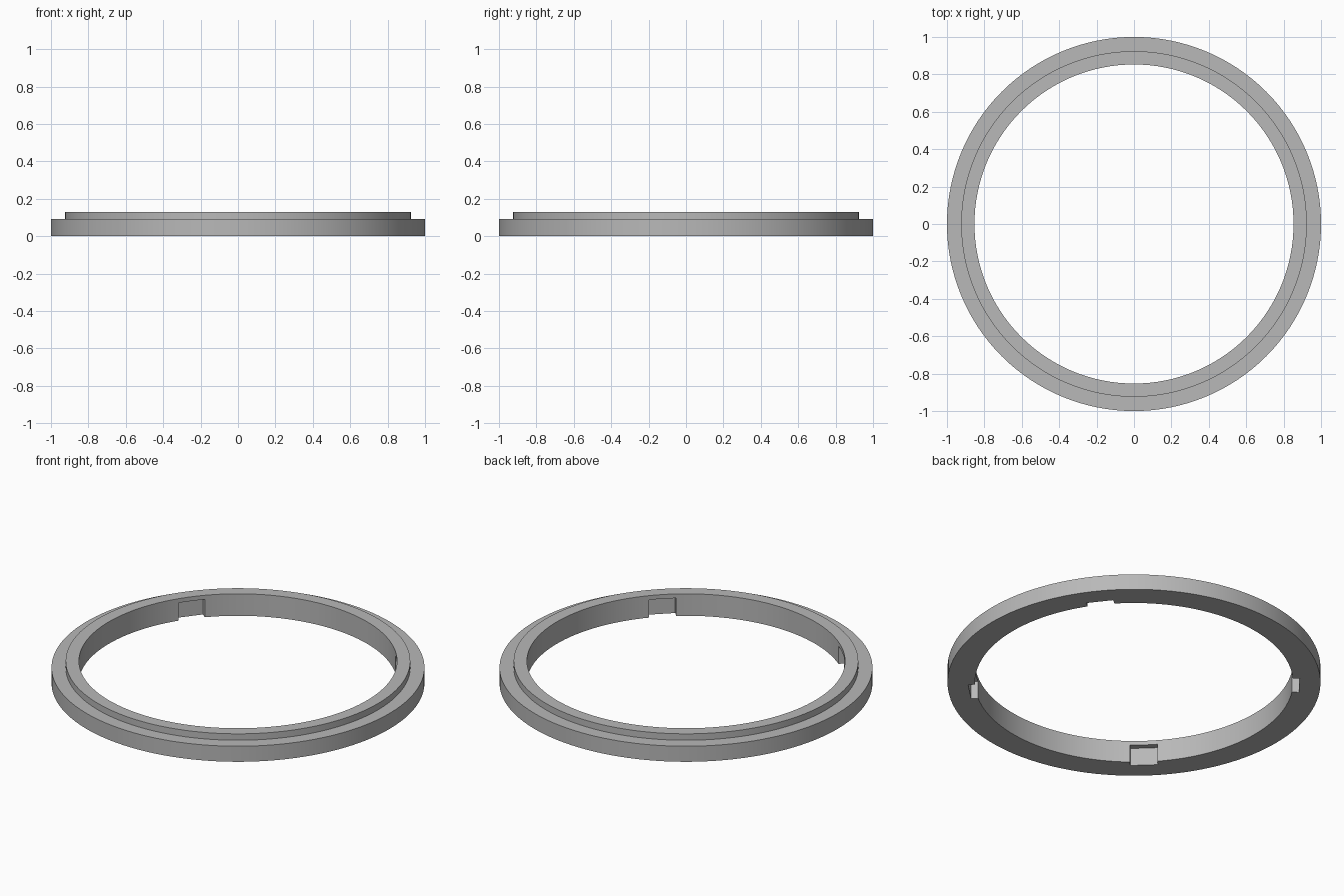
import bpy
import bmesh
from math import cos, sin, radians
from mathutils import Matrix, Vector

cube = bpy.data.objects.get("Cube")
if cube:
    bpy.data.objects.remove(cube, do_unlink=True)

SEGMENTS = 128
INNER, STEP, OUTER = 0.853, 0.924, 1.0
STEP_Z, TOP_Z = 0.092, 0.13

grey = bpy.data.materials.new("mid grey")
colour = (0.48, 0.48, 0.48, 1)
grey.diffuse_color = colour
grey.use_nodes = True
grey.node_tree.nodes["Principled BSDF"].inputs["Base Color"].default_value = colour


def add_object(name, bm):
    bmesh.ops.recalc_face_normals(bm, faces=bm.faces)
    mesh = bpy.data.meshes.new(name)
    bm.to_mesh(mesh)
    bm.free()
    obj = bpy.data.objects.new(name, mesh)
    bpy.context.collection.objects.link(obj)
    mesh.materials.append(grey)
    return obj


# Stepped ring: closed profile swept around z
profile = [(INNER, 0), (OUTER, 0), (OUTER, STEP_Z),
           (STEP, STEP_Z), (STEP, TOP_Z), (INNER, TOP_Z)]
bm = bmesh.new()
loops = []
for i in range(SEGMENTS):
    a = radians(360 * i / SEGMENTS)
    loops.append([bm.verts.new((r * cos(a), r * sin(a), z)) for r, z in profile])
for i, loop in enumerate(loops):
    after = loops[(i + 1) % SEGMENTS]
    for j in range(len(profile)):
        k = (j + 1) % len(profile)
        bm.faces.new((loop[j], after[j], after[k], loop[k]))
ring = add_object("stepped_ring", bm)

# Four notches in the inner wall, open at the bottom
NOTCH_WIDTH, NOTCH_TOP, NOTCH_RADIUS = 0.148, 0.105, 0.887
bm = bmesh.new()
size = Vector((0.1, NOTCH_WIDTH, NOTCH_TOP + 0.05))
for angle in (90 - 52, 90 + 52, 270 - 43.5, 270 + 43.5):
    place = (Matrix.Rotation(radians(angle), 4, "Z")
             @ Matrix.Translation((NOTCH_RADIUS - size.x / 2, 0, NOTCH_TOP - size.z / 2))
             @ Matrix.Diagonal((*size, 1)))
    bmesh.ops.create_cube(bm, size=1, matrix=place)
cutter = add_object("notch_cutter", bm)
cutter.hide_render = True

# Apply the cut, then drop the helper
cut = ring.modifiers.new("notches", "BOOLEAN")
cut.operation = "DIFFERENCE"
cut.solver = "EXACT"
cut.object = cutter
bpy.ops.object.select_all(action="DESELECT")
bpy.context.view_layer.objects.active = ring
ring.select_set(True)
bpy.ops.object.modifier_apply(modifier=cut.name)
bpy.data.objects.remove(cutter, do_unlink=True)
bpy.ops.object.shade_smooth_by_angle(angle=radians(30))
